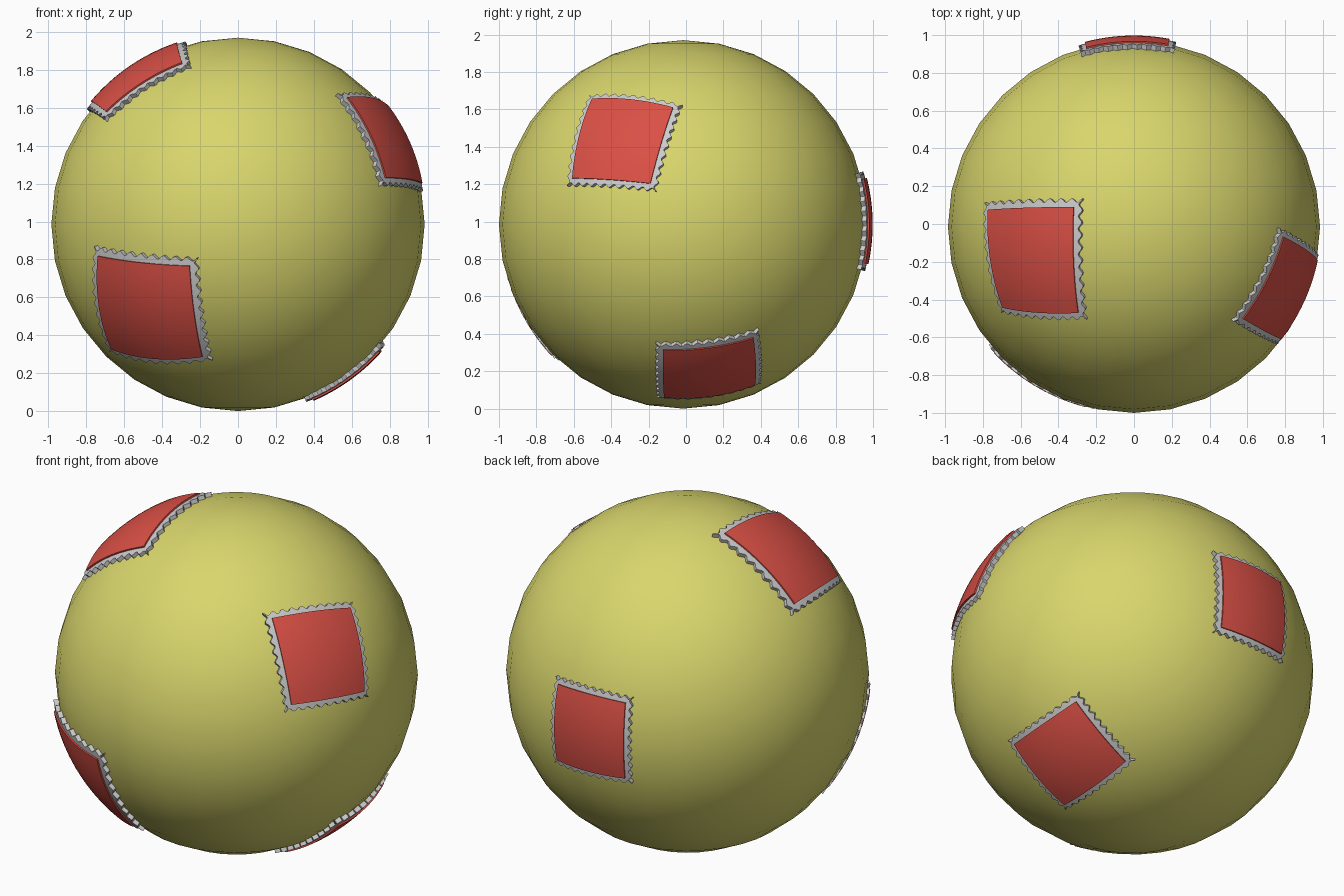
import bpy, bmesh, math
from mathutils import Vector

if "Cube" in bpy.data.objects:
    bpy.data.objects.remove(bpy.data.objects["Cube"])

CENTRE = Vector((0, -0.015, 0.985))


def material(name, rgb):
    m = bpy.data.materials.new(name)
    m.diffuse_color = (*rgb, 1)
    m.use_nodes = True
    m.node_tree.nodes["Principled BSDF"].inputs["Base Color"].default_value = m.diffuse_color
    return m


yellow = material("yellow", (0.69, 0.67, 0.15))
red = material("red", (0.70, 0.08, 0.06))

# Faceted-outline ball, smooth shaded
bpy.ops.mesh.primitive_uv_sphere_add(segments=32, ring_count=16, radius=0.985, location=CENTRE)
ball = bpy.context.object
ball.name = "ball"
ball.data.materials.append(yellow)
bpy.ops.object.shade_smooth()


def patch(name, corners, uv, n, top, bottom, mat=None):
    """Curved sheet between four corners, lying at radius top, with side walls down to radius bottom."""
    a, b, c, d = (Vector(p) for p in corners)
    bm = bmesh.new()
    grid = []
    for j in range(n + 1):
        row = []
        for i in range(n + 1):
            u, v = uv(i, j)
            p = a.lerp(b, u).lerp(d.lerp(c, u), v)
            row.append(bm.verts.new(p.normalized() * top))
        grid.append(row)
    for j in range(n):
        for i in range(n):
            bm.faces.new((grid[j][i], grid[j + 1][i], grid[j + 1][i + 1], grid[j][i + 1]))
    # side walls
    rim = [e for e in bm.edges if e.is_boundary]
    for g in bmesh.ops.extrude_edge_only(bm, edges=rim)["geom"]:
        if isinstance(g, bmesh.types.BMVert):
            g.co = g.co.normalized() * bottom
    bmesh.ops.recalc_face_normals(bm, faces=bm.faces)
    mid = grid[n // 2][n // 2]
    mid.normal_update()
    if mid.normal.dot(mid.co) < 0:
        bmesh.ops.reverse_faces(bm, faces=bm.faces)
    mesh = bpy.data.meshes.new(name)
    bm.to_mesh(mesh)
    bm.free()
    ob = bpy.data.objects.new(name, mesh)
    ob.location = CENTRE
    bpy.context.collection.objects.link(ob)
    if mat:
        mesh.materials.append(mat)
    bpy.ops.object.select_all(action="DESELECT")
    ob.select_set(True)
    bpy.context.view_layer.objects.active = ob
    bpy.ops.object.shade_smooth_by_angle(angle=math.radians(30))


NOTCHES, STEPS = 10, 6
N = NOTCHES * STEPS


def scalloped(i, j):
    """Grid position whose outer row follows a perforated edge."""
    def wave(k):
        return 0.035 * (1 - math.cos(2 * math.pi * k / STEPS)) / 2

    def pos(k, other):
        if k == 0:
            return wave(other)
        if k == N:
            return 1 - wave(other)
        if other in (0, N):
            return k / N
        return 0.045 + 0.91 * (k - 1) / (N - 2)
    return pos(i, j), pos(j, i)


def plain(i, j):
    return 0.075 + 0.85 * i / 12, 0.075 + 0.85 * j / 12


# Corner directions of each stamp, from the ball centre
stamps = {
    "front": [(-0.76, -0.645, -0.115), (-0.21, -0.96, -0.175), (-0.135, -0.685, -0.715), (-0.675, -0.31, -0.67)],
    "top_left": [(-0.27, 0.15, 0.952), (-0.25, -0.49, 0.838), (-0.70, -0.455, 0.55), (-0.79, 0.13, 0.60)],
    "right": [(0.524, -0.50, 0.69), (0.772, -0.005, 0.637), (0.974, -0.145, 0.175), (0.757, -0.62, 0.205)],
    "underside": [(0.757, -0.147, -0.637), (0.72, 0.405, -0.562), (0.328, 0.415, -0.851), (0.355, -0.14, -0.925)],
    "back": [(-0.285, 0.93, 0.275), (0.215, 0.94, 0.275), (0.215, 0.94, -0.24), (-0.285, 0.93, -0.24)],
}
for side, corners in stamps.items():
    patch(side + "_stamp_border", corners, scalloped, N, 1.004, 0.955)
    patch(side + "_stamp_picture", corners, plain, 12, 1.013, 0.99, red)
